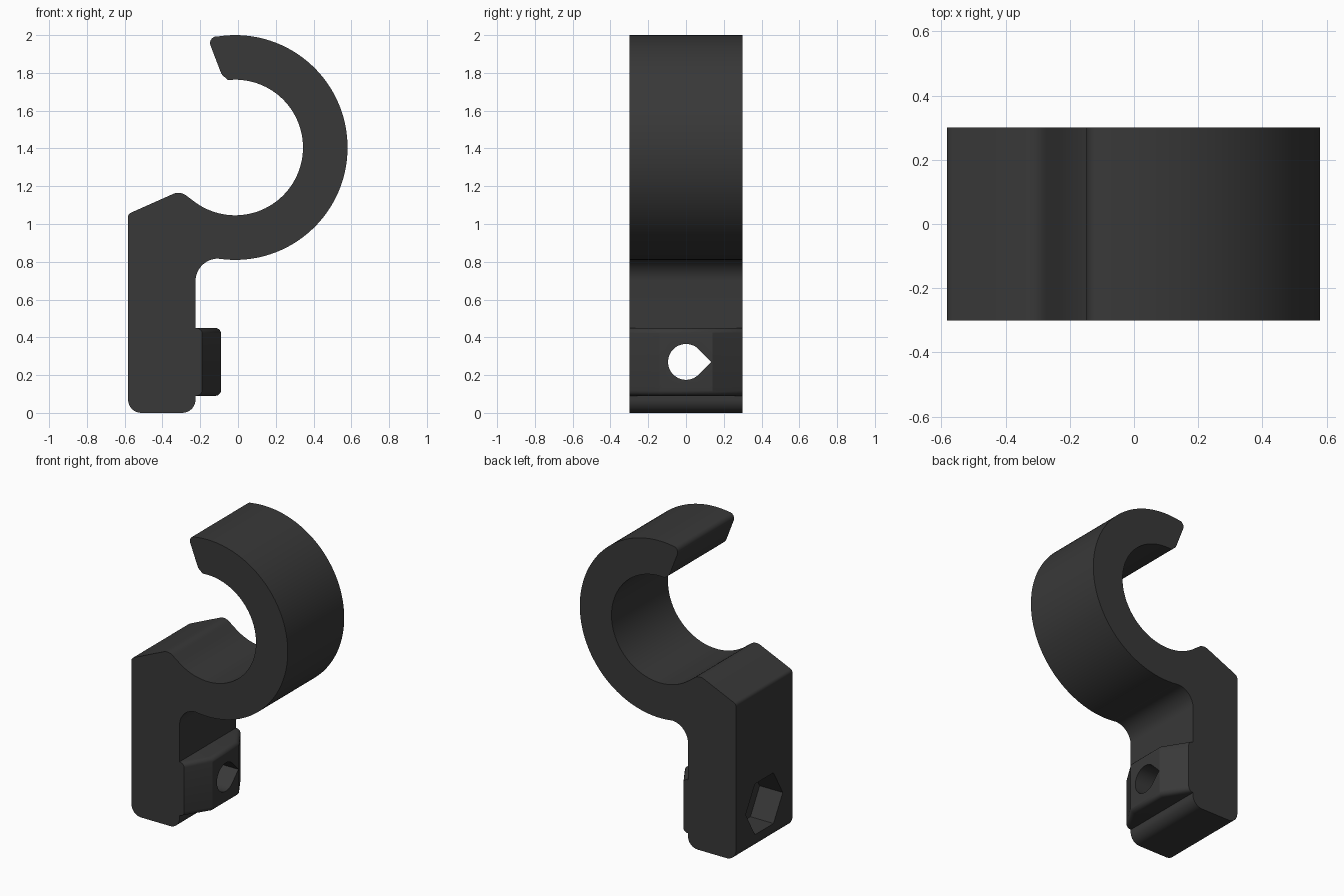
import bpy, bmesh, math
from mathutils import Vector

if "Cube" in bpy.data.objects:
    bpy.data.objects.remove(bpy.data.objects["Cube"])

HALF = 0.30                       # half depth along y
CX, CZ, R_OUT, R_IN = -0.015, 1.405, 0.595, 0.359   # hook ring
HOLE_Z = 0.27

black = bpy.data.materials.new("matte black")
black.diffuse_color = (0.04, 0.04, 0.04, 1)
black.use_nodes = True
black.node_tree.nodes["Principled BSDF"].inputs["Base Color"].default_value = black.diffuse_color


def arc(cx, cz, r, a0, a1, n):
    """Points on an arc, angles in degrees."""
    return [(cx + r * math.cos(math.radians(a0 + (a1 - a0) * i / n)),
             cz + r * math.sin(math.radians(a0 + (a1 - a0) * i / n))) for i in range(n + 1)]


def prism(name, points, start, direction):
    """Extrude a closed 3D outline into a solid."""
    bm = bmesh.new()
    face = bm.faces.new([bm.verts.new(Vector(p) + Vector(start)) for p in points])
    ext = bmesh.ops.extrude_face_region(bm, geom=[face])
    bmesh.ops.translate(bm, vec=direction,
                        verts=[g for g in ext["geom"] if isinstance(g, bmesh.types.BMVert)])
    bmesh.ops.recalc_face_normals(bm, faces=bm.faces)
    me = bpy.data.meshes.new(name)
    bm.to_mesh(me)
    bm.free()
    me.materials.append(black)
    ob = bpy.data.objects.new(name, me)
    bpy.context.collection.objects.link(ob)
    return ob


def combine(target, other, operation):
    """Apply a boolean and remove the helper."""
    mod = target.modifiers.new("join", "BOOLEAN")
    mod.operation, mod.object, mod.solver = operation, other, "EXACT"
    bpy.context.view_layer.objects.active = target
    bpy.ops.object.modifier_apply(modifier=mod.name)
    bpy.data.objects.remove(other)


# Hook and shank outline, counter-clockwise from the foot
outline = arc(-0.295, 0.07, 0.07, -90, 0, 8)                   # foot, right corner
outline += arc(-0.105, 0.697, 0.12, 180, 92, 12)               # fillet under the ring
outline += arc(CX, CZ, R_OUT, -97, 99, 80)                     # ring outside
outline += arc(-0.113, 1.958, 0.035, 108, 200, 6)              # rounded tip
outline += [(-0.09, 1.80), (-0.083, 1.788)]
outline += arc(CX, CZ, R_IN, 96, -129, 80)                     # ring inside
outline += arc(-0.316, 1.097, 0.068, 48, 116, 8)               # bump
outline += arc(-0.557, 1.037, 0.025, 116, 180, 4)              # upper back corner
outline += arc(-0.512, 0.07, 0.07, 180, 270, 8)                # foot, left corner
hook = prism("hook_bracket", [(x, 0, z) for x, z in outline], (0, -HALF, 0), (0, 2 * HALF, 0))

# Raised pad with sloping sides and rounded top and bottom edges
pad_xy = [(-0.30, -HALF), (-0.19, -HALF), (-0.09, -0.14), (-0.09, 0.14), (-0.19, HALF), (-0.30, HALF)]
pad = prism("bolt_pad", [(x, y, 0) for x, y in pad_xy], (0, 0, 0.09), (0, 0, 0.36))
bm = bmesh.new()
bm.from_mesh(pad.data)
rims = [e for e in bm.edges
        if abs(e.verts[0].co.z - e.verts[1].co.z) < 1e-4
        and min(v.co.x for v in e.verts) > -0.2]
bmesh.ops.bevel(bm, geom=rims, offset=0.03, segments=5, profile=0.5, affect="EDGES")
bm.to_mesh(pad.data)
bm.free()
combine(hook, pad, "UNION")

# Teardrop bolt hole, pointing to the back
drop = arc(0, 0, 0.095, 45, 315, 36) + [(0.134, 0)]
hole = prism("bolt_hole_cutter", [(0, y, z) for y, z in drop], (-0.8, 0, HOLE_Z), (1, 0, 0))
combine(hook, hole, "DIFFERENCE")

# Hexagonal nut pocket
hexagon = arc(0, 0, 0.197, 0, 300, 5)
pocket = prism("nut_pocket_cutter", [(0, y, z) for y, z in hexagon], (-0.8, 0, HOLE_Z), (0.39, 0, 0))
combine(hook, pocket, "DIFFERENCE")

# Smooth curved surfaces, sharp edges kept
bpy.ops.object.select_all(action="DESELECT")
hook.select_set(True)
bpy.context.view_layer.objects.active = hook
bpy.ops.object.shade_smooth_by_angle(angle=math.radians(30))
